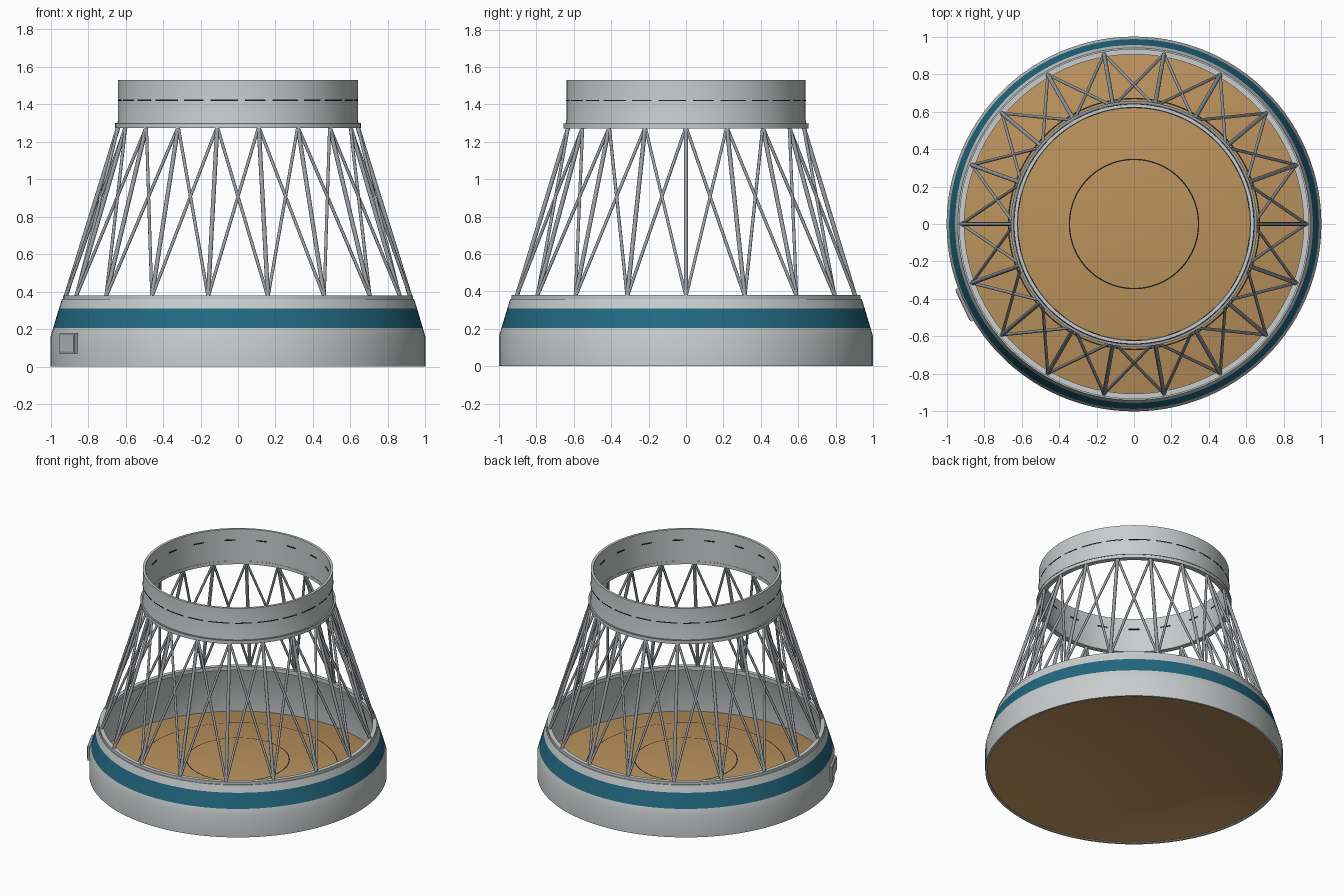
import bpy, bmesh, math
from mathutils import Vector

cube = bpy.data.objects.get("Cube")
if cube:
    bpy.data.objects.remove(cube, do_unlink=True)


def make_material(name, rgb):
    mat = bpy.data.materials.new(name)
    mat.use_nodes = True
    color = (*rgb, 1)
    mat.diffuse_color = color
    mat.node_tree.nodes["Principled BSDF"].inputs["Base Color"].default_value = color
    return mat


SHELL = make_material("pale grey", (0.58, 0.61, 0.61))
METAL = make_material("mid grey", (0.33, 0.35, 0.37))
BLUE = make_material("teal blue", (0.016, 0.14, 0.22))
TAN = make_material("tan", (0.5, 0.29, 0.11))
DARK = make_material("near black", (0.012, 0.014, 0.016))

NODES = 18
SEGMENTS = 108


def finish(name, bm, materials, angle=25):
    bmesh.ops.recalc_face_normals(bm, faces=bm.faces)
    mesh = bpy.data.meshes.new(name)
    bm.to_mesh(mesh)
    bm.free()
    for mat in materials:
        mesh.materials.append(mat)
    obj = bpy.data.objects.new(name, mesh)
    bpy.context.collection.objects.link(obj)
    bpy.ops.object.select_all(action="DESELECT")
    obj.select_set(True)
    bpy.context.view_layer.objects.active = obj
    bpy.ops.object.shade_smooth_by_angle(angle=math.radians(angle))
    return obj


def lathe(name, profile, materials, rule=None, keep=None):
    """Turn a closed (radius, z) outline around the z axis."""
    bm = bmesh.new()
    rings = []
    for i in range(SEGMENTS):
        a = math.tau * i / SEGMENTS
        rings.append([bm.verts.new((r * math.cos(a), r * math.sin(a), z)) for r, z in profile])
    for i in range(SEGMENTS):
        if keep and not keep(i):
            continue
        here, there = rings[i], rings[(i + 1) % SEGMENTS]
        for j in range(len(profile)):
            k = (j + 1) % len(profile)
            face = bm.faces.new((here[j], there[j], there[k], here[k]))
            if rule:
                face.material_index = rule(face.calc_center_median())
        if keep:
            for ring, neighbour in ((here, i - 1), (there, i + 1)):
                if not keep(neighbour % SEGMENTS):
                    bm.faces.new(ring)
    loose = [v for v in bm.verts if not v.link_faces]
    bmesh.ops.delete(bm, geom=loose, context="VERTS")
    return finish(name, bm, materials)


def band(name, r_in, r_out, z_low, z_high, mat, keep=None):
    outline = [(r_in, z_low), (r_out, z_low), (r_out, z_high), (r_in, z_high)]
    return lathe(name, outline, [mat], keep=keep)


# Lower skirt: straight wall, then a cone with a painted band
def cone_radius(z):
    return 1.0 - 0.3 * (z - 0.16)


skirt = [(1.0, 0), (1.0, 0.16)]
skirt += [(cone_radius(z), z) for z in (0.205, 0.31, 0.36)]
skirt += [(0.92, 0.36), (0.98, 0.16), (0.985, 0)]


def skirt_colour(c):
    return 1 if 0.21 < c.z < 0.3 and math.hypot(c.x, c.y) > 0.96 else 0


lathe("lower_skirt", skirt, [SHELL, BLUE], skirt_colour)
band("lower_rim", 0.905, 0.934, 0.352, 0.38, SHELL)
band("lower_rim_seam", 0.93, 0.9365, 0.353, 0.358, METAL)


# Thin domed floor with two seam lines
def dome(r):
    return 0.008 + 0.118 * (1 - r * r)


bm = bmesh.new()
bmesh.ops.create_circle(bm, cap_ends=False, segments=SEGMENTS, radius=0.988)
bmesh.ops.delete(bm, geom=bm.verts[:], context="VERTS")
radii = [0.988, 0.85, 0.673, 0.666, 0.5, 0.348, 0.341, 0.2, 0.08]
for offset in (0, -0.006):
    rings = []
    for r in radii:
        rings.append([bm.verts.new((r * math.cos(math.tau * i / SEGMENTS),
                                    r * math.sin(math.tau * i / SEGMENTS),
                                    dome(r) + offset)) for i in range(SEGMENTS)])
    for j, (outer, inner) in enumerate(zip(rings, rings[1:])):
        for i in range(SEGMENTS):
            n = (i + 1) % SEGMENTS
            face = bm.faces.new((outer[i], outer[n], inner[n], inner[i]))
            thin = radii[j] - radii[j + 1] < 0.01
            face.material_index = 1 if thin and offset == 0 else 0
    bm.faces.new(rings[-1])
    if offset == 0:
        top_edge = rings[0]
    else:
        for i in range(SEGMENTS):
            n = (i + 1) % SEGMENTS
            bm.faces.new((top_edge[i], top_edge[n], rings[0][n], rings[0][i]))
finish("domed_floor", bm, [TAN, DARK])

# Upper ring with a flared flange and a broken seam line
lathe("upper_ring", [(0.62, 1.29), (0.645, 1.29), (0.64, 1.315), (0.64, 1.53),
                     (0.622, 1.53)], [SHELL])
band("upper_flange", 0.618, 0.655, 1.272, 1.296, SHELL)
band("upper_flange_seam", 0.64, 0.6565, 1.294, 1.299, METAL)
band("upper_seam", 0.638, 0.6415, 1.417, 1.424, DARK, keep=lambda i: i % 9 not in (0, 4))
band("upper_inner_slots", 0.6185, 0.623, 1.446, 1.454, DARK, keep=lambda i: i % 6 in (2, 3))


# Lattice of struts: one upright at each node and a cross in each bay
def node(index, radius, z):
    a = math.tau * index / NODES
    return Vector((radius * math.cos(a), radius * math.sin(a), z))


def add_strut(bm, start, end, radius):
    axis = end - start
    made = bmesh.ops.create_cone(bm, cap_ends=True, segments=10, radius1=radius,
                                 radius2=radius, depth=axis.length)["verts"]
    turn = axis.to_track_quat("Z", "Y").to_matrix()
    bmesh.ops.rotate(bm, verts=made, matrix=turn)
    bmesh.ops.translate(bm, verts=made, vec=(start + end) / 2)


for name, steps, radius in (("upright_struts", (0,), 0.0115),
                            ("cross_struts", (-1, 1), 0.0085)):
    bm = bmesh.new()
    for i in range(NODES):
        for step in steps:
            add_strut(bm, node(i, 0.92, 0.37), node(i + step, 0.638, 1.28), radius)
    finish(name, bm, [METAL], 50)


# Small framed hatch on the skirt
def add_plate(name, width, height, depth, radius, mat):
    bm = bmesh.new()
    bmesh.ops.create_cube(bm, size=1)
    bmesh.ops.scale(bm, vec=(depth, width, height), verts=bm.verts)
    obj = finish(name, bm, [mat])
    a = math.radians(205.5)
    obj.location = (radius * math.cos(a), radius * math.sin(a), 0.123)
    obj.rotation_euler.z = a


add_plate("hatch_frame", 0.19, 0.105, 0.03, 0.996, METAL)
add_plate("hatch_panel", 0.17, 0.088, 0.03, 0.999, SHELL)
